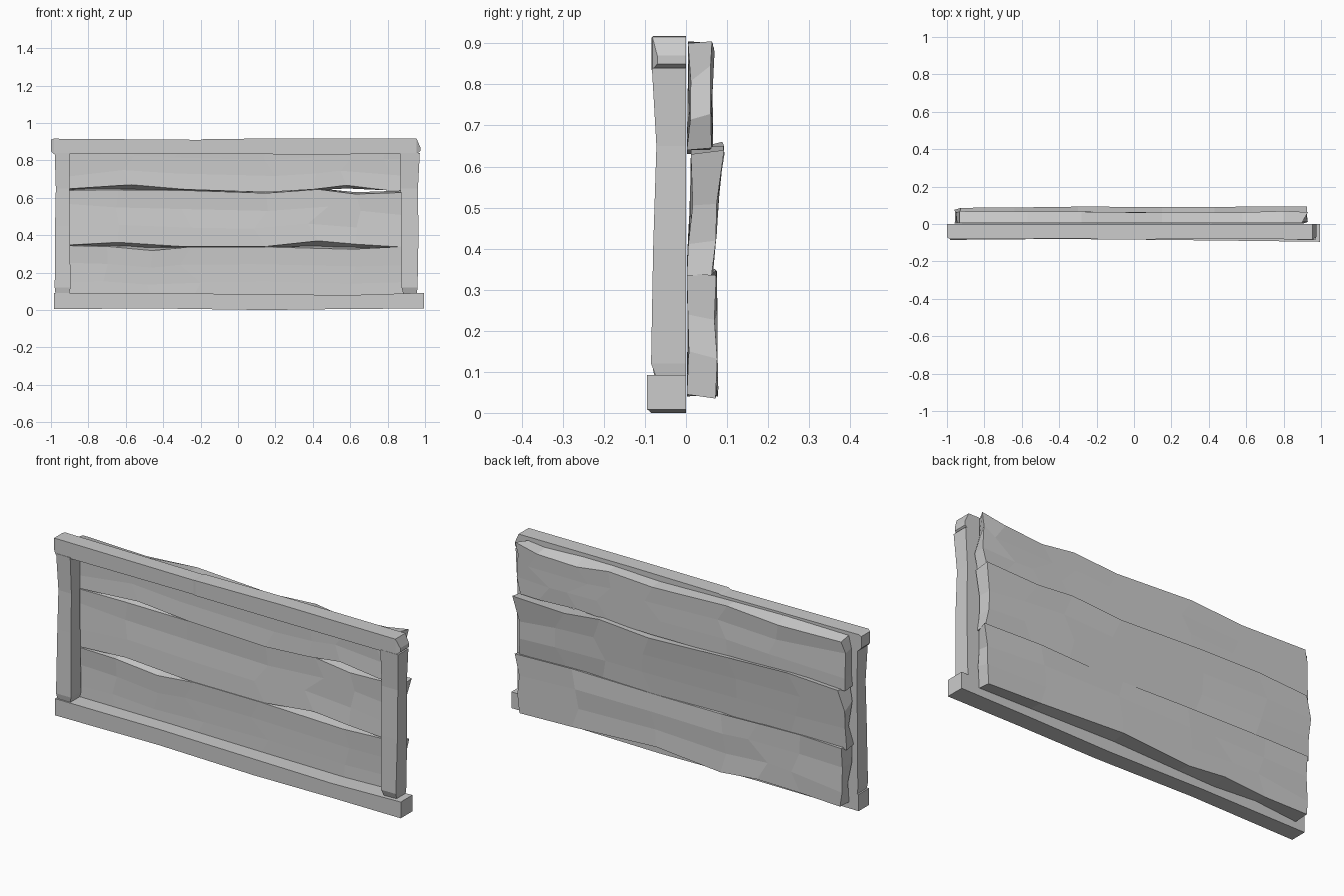
import bpy, bmesh, random
from mathutils import Vector

random.seed(4)
default = bpy.data.objects.get("Cube")
if default:
    bpy.data.objects.remove(default)

grey = bpy.data.materials.new("weathered_grey")
grey.use_nodes = True
colour = (0.6, 0.6, 0.6, 1)
grey.diffuse_color = colour
grey.node_tree.nodes["Principled BSDF"].inputs["Base Color"].default_value = colour


def loft(name, rings, rows):
    """Skin closed rings; each ring is a front column then a reversed back column."""
    bm = bmesh.new()
    skins = [[bm.verts.new(p) for p in ring] for ring in rings]
    count = rows * 2
    for a, b in zip(skins, skins[1:]):
        for i in range(count):
            j = (i + 1) % count
            bm.faces.new((a[i], a[j], b[j], b[i]))
    # End caps as strips between the front and back columns
    for ring in (skins[0], skins[-1]):
        for i in range(rows - 1):
            bm.faces.new((ring[i], ring[i + 1], ring[count - 2 - i], ring[count - 1 - i]))
    bmesh.ops.recalc_face_normals(bm, faces=bm.faces)
    mesh = bpy.data.meshes.new(name)
    bm.to_mesh(mesh)
    bm.free()
    mesh.materials.append(grey)
    obj = bpy.data.objects.new(name, mesh)
    bpy.context.collection.objects.link(obj)
    return obj


def plank(name, stations, front, back, rows=4):
    """Warped board. Station: x, bottom front, bottom back, top front, top back heights.
    front and back give the depth at the bottom and top edges."""
    rings = []
    last = len(stations) - 1
    for s, (x, bottom_f, bottom_b, top_f, top_b) in enumerate(stations):
        columns = []
        for low, high, depth in ((bottom_f, top_f, front), (bottom_b, top_b, back)):
            column = []
            for r in range(rows):
                t = r / (rows - 1)
                px, py = x, depth[0] + (depth[1] - depth[0]) * t
                pz = low + (high - low) * t
                if depth is back:
                    py += random.uniform(-0.006, 0.004)
                elif 0 < r < rows - 1:
                    py += random.uniform(0, 0.008)
                # Broken, splintered board ends
                if s in (0, last):
                    px += random.uniform(0, 0.035) * (1 if s == 0 else -1)
                    if 0 < r < rows - 1:
                        pz += random.uniform(-0.03, 0.03)
                elif 0 < r < rows - 1:
                    px += random.uniform(-0.07, 0.07)
                column.append(Vector((px, py, pz)))
            columns.append(column)
        rings.append(columns[0] + columns[1][::-1])
    return loft(name, rings, rows)


def beam(name, stations, upright=False):
    """Frame timber. Station: position along it, low side, high side, front depth."""
    rings = []
    for along, low, high, front in stations:
        ring = [(low, front), (high, front), (high, 0), (low, 0)]
        rings.append([Vector((w, y, along) if upright else (along, y, w)) for w, y in ring])
    return loft(name, rings, 2)


# Three backing boards
plank("top_board", [
    (-0.96, 0.645, 0.64, 0.90, 0.89),
    (-0.57, 0.67, 0.635, 0.905, 0.88),
    (-0.28, 0.645, 0.64, 0.9, 0.9),
    (0.15, 0.63, 0.635, 0.89, 0.88),
    (0.4, 0.645, 0.64, 0.9, 0.895),
    (0.58, 0.667, 0.65, 0.9, 0.87),
    (0.8, 0.64, 0.64, 0.89, 0.88),
    (0.93, 0.64, 0.645, 0.9, 0.905),
], (0.002, 0.005), (0.062, 0.066))

plank("middle_board", [
    (-0.96, 0.345, 0.335, 0.64, 0.645),
    (-0.64, 0.362, 0.33, 0.642, 0.66),
    (-0.3, 0.34, 0.335, 0.64, 0.65),
    (0.15, 0.34, 0.335, 0.625, 0.63),
    (0.43, 0.37, 0.33, 0.645, 0.65),
    (0.63, 0.352, 0.33, 0.62, 0.63),
    (0.93, 0.335, 0.335, 0.63, 0.64),
], (0.002, 0.012), (0.062, 0.09))

plank("bottom_board", [
    (-0.96, 0.04, 0.045, 0.345, 0.345),
    (-0.7, 0.06, 0.05, 0.34, 0.35),
    (-0.46, 0.045, 0.06, 0.318, 0.345),
    (-0.25, 0.05, 0.04, 0.338, 0.34),
    (0.12, 0.06, 0.07, 0.338, 0.335),
    (0.6, 0.05, 0.045, 0.325, 0.345),
    (0.93, 0.045, 0.035, 0.34, 0.335),
], (0.002, 0.002), (0.075, 0.073))

# Front frame: rails with a slight step where the top one is cracked
beam("top_rail", [
    (-1, 0.85, 0.91, -0.07),
    (-0.985, 0.834, 0.916, -0.08),
    (-0.2, 0.836, 0.91, -0.078),
    (-0.185, 0.836, 0.914, -0.084),
    (0.3, 0.832, 0.918, -0.08),
    (0.955, 0.834, 0.916, -0.082),
    (0.975, 0.85, 0.87, -0.07),
])
beam("bottom_rail", [
    (-0.985, 0.006, 0.092, -0.085),
    (-0.4, 0.008, 0.09, -0.08),
    (0.15, 0, 0.084, -0.085),
    (0.6, 0.006, 0.08, -0.09),
    (0.995, 0.008, 0.092, -0.095),
])

# Side posts
beam("right_post", [
    (0.08, -0.975, -0.905, -0.075),
    (0.12, -0.98, -0.895, -0.083),
    (0.45, -0.978, -0.9, -0.075),
    (0.65, -0.974, -0.9, -0.072),
    (0.84, -0.98, -0.9, -0.082),
], upright=True)
beam("left_post", [
    (0.08, 0.885, 0.955, -0.07),
    (0.12, 0.875, 0.96, -0.085),
    (0.4, 0.872, 0.965, -0.08),
    (0.65, 0.87, 0.962, -0.072),
    (0.84, 0.87, 0.972, -0.083),
], upright=True)
